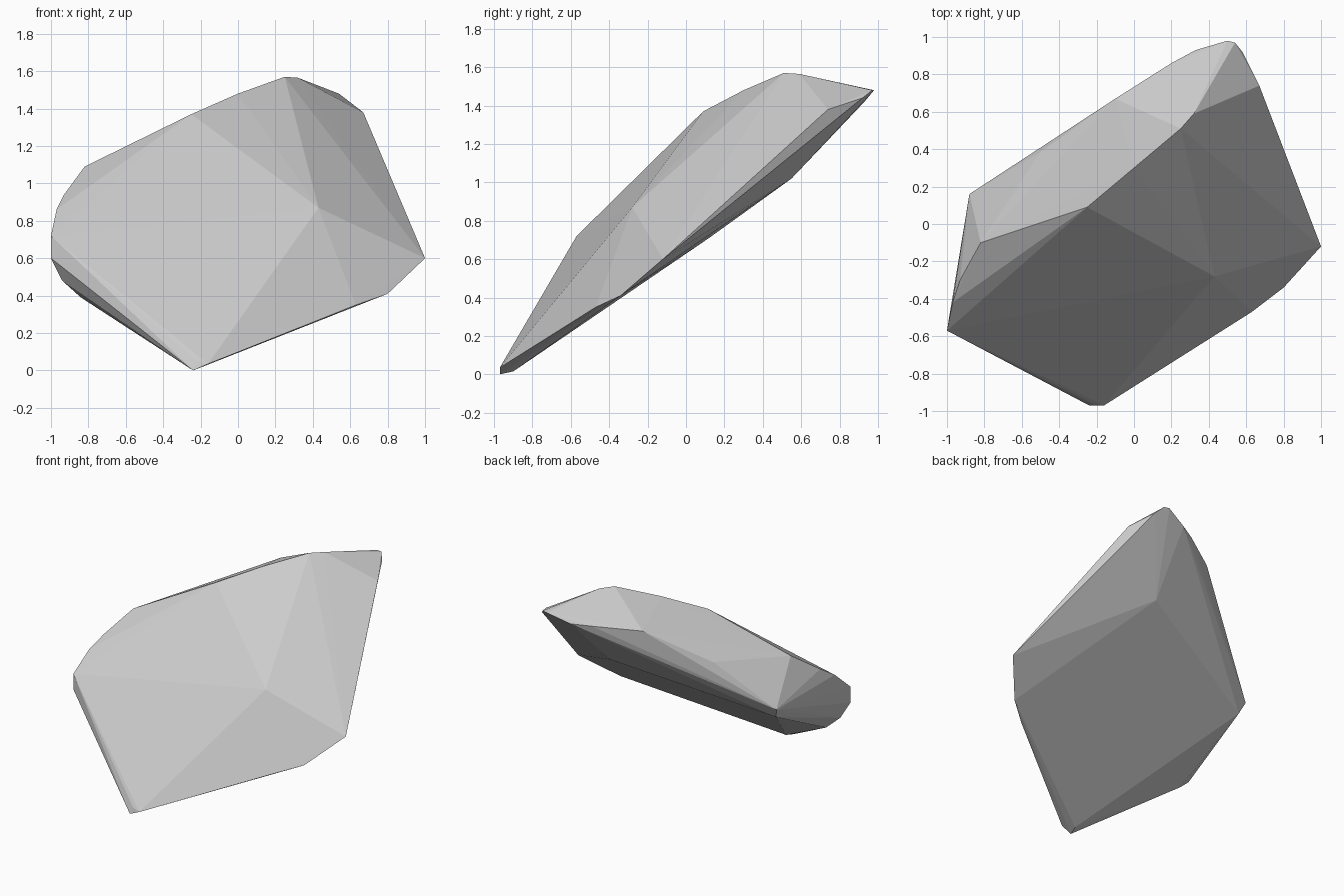
import bpy, bmesh

if "Cube" in bpy.data.objects:
    bpy.data.objects.remove(bpy.data.objects["Cube"])

# Corners of the tilted slab, grouped by the rim or face they lie on
upper_ridge = [(-.82, -.10, 1.09), (-.25, .09, 1.37), (0, .30, 1.48),
               (.25, .51, 1.57), (.32, .59, 1.565)]
front_face = [(.43, -.28, .87)]
front_rim = [(-.24, -.97, 0), (-.16, -.97, .035), (-.22, -.96, .05), (-.22, -.90, .015),
             (.63, -.47, .35), (.80, -.34, .41), (1, -.12, .60)]
right_rim = [(.67, .74, 1.38), (.58, .92, 1.44), (.54, .97, 1.48), (.50, .98, 1.48)]
left_rim = [(-1, -.57, .72), (-1, -.57, .60), (-.94, -.53, .48), (-.84, -.50, .39),
            (-.97, -.42, .86), (-.93, -.30, .94)]
back_rim = [(.33, .93, 1.42), (.20, .86, 1.41), (-.10, .67, 1.38), (-.50, .385, 1.14),
            (-.88, .16, .79), (-.85, .12, .71)]
underside = [(.26, .55, 1.02)]

# Chipped rock: one flat-faced convex solid through all corners
bm = bmesh.new()
for group in (upper_ridge, front_face, front_rim, right_rim, left_rim, back_rim, underside):
    for co in group:
        bm.verts.new(co)
hull = bmesh.ops.convex_hull(bm, input=bm.verts)
loose = {v for v in hull["geom_interior"] + hull["geom_unused"]
         if isinstance(v, bmesh.types.BMVert)}
bmesh.ops.delete(bm, geom=list(loose), context='VERTS')
bmesh.ops.recalc_face_normals(bm, faces=bm.faces)

mesh = bpy.data.meshes.new("rock_slab")
bm.to_mesh(mesh)
bm.free()
rock = bpy.data.objects.new("rock_slab", mesh)
bpy.context.collection.objects.link(rock)
